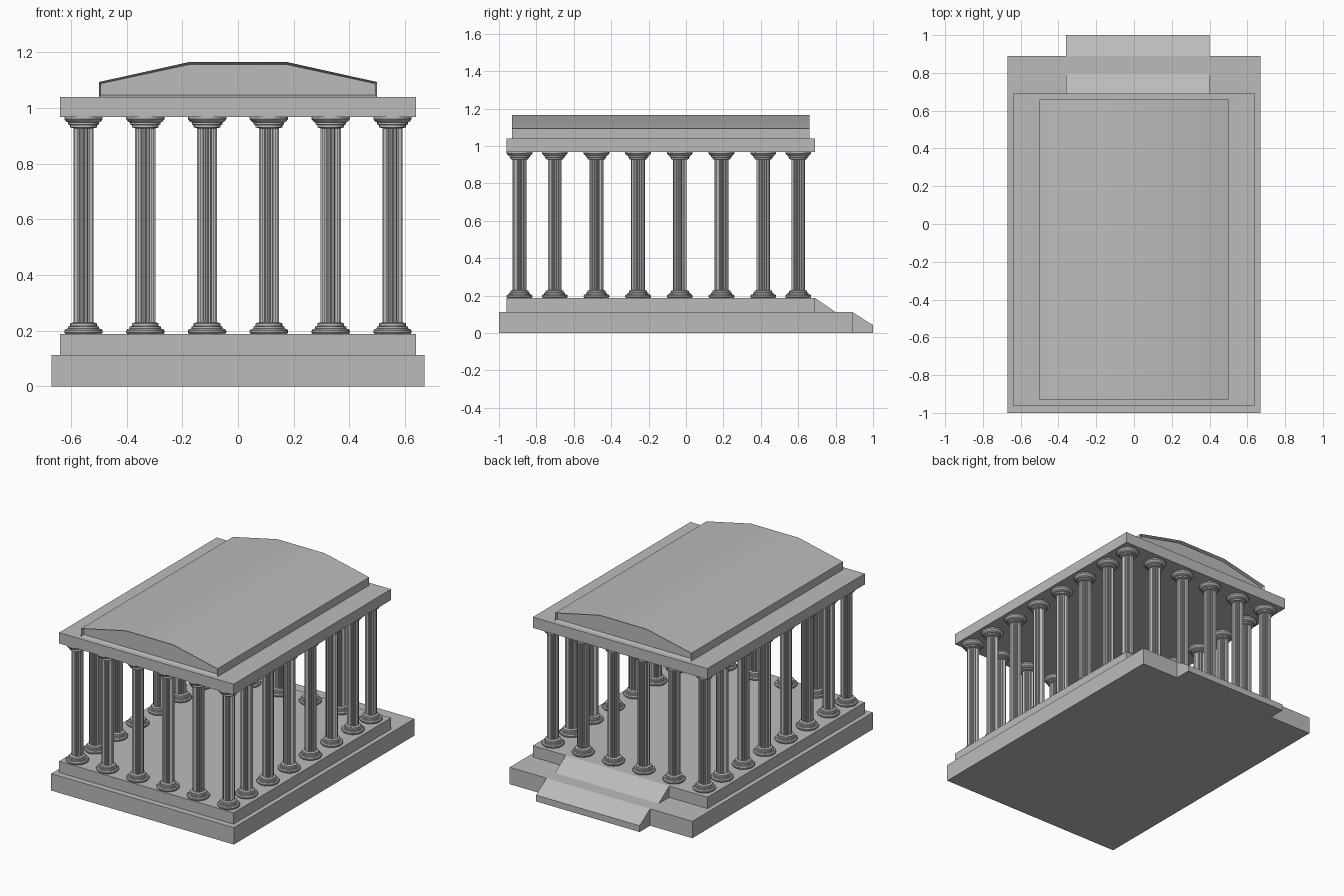
import bpy, bmesh, math

if "Cube" in bpy.data.objects:
    bpy.data.objects.remove(bpy.data.objects["Cube"], do_unlink=True)

stone = bpy.data.materials.new("grey_stone")
stone.use_nodes = True
GREY = (0.5, 0.5, 0.5, 1)
stone.diffuse_color = GREY
stone.node_tree.nodes["Principled BSDF"].inputs["Base Color"].default_value = GREY


def add_object(name, mesh, location=(0, 0, 0)):
    ob = bpy.data.objects.new(name, mesh)
    ob.location = location
    bpy.context.collection.objects.link(ob)
    return ob


def finish(bm, name):
    bmesh.ops.recalc_face_normals(bm, faces=bm.faces)
    mesh = bpy.data.meshes.new(name)
    bm.to_mesh(mesh)
    bm.free()
    mesh.materials.append(stone)
    return mesh


def smooth(ob, degrees):
    bpy.ops.object.select_all(action="DESELECT")
    bpy.context.view_layer.objects.active = ob
    ob.select_set(True)
    bpy.ops.object.shade_smooth_by_angle(angle=math.radians(degrees))


def box(name, half_x, y0, y1, z0, z1):
    bm = bmesh.new()
    bmesh.ops.create_cube(bm, size=1)
    for v in bm.verts:
        v.co = (v.co.x * 2 * half_x, y0 if v.co.y < 0 else y1, z0 if v.co.z < 0 else z1)
    return add_object(name, finish(bm, name))


def extrude(bm, points, offset):
    """Closed prism from a planar outline."""
    face = bm.faces.new([bm.verts.new(p) for p in points])
    new = bmesh.ops.extrude_face_region(bm, geom=[face], use_keep_orig=True)["geom"]
    bmesh.ops.translate(bm, vec=offset, verts=[g for g in new if isinstance(g, bmesh.types.BMVert)])


def ramp(name, profile):
    bm = bmesh.new()
    extrude(bm, [(-0.36, y, z) for y, z in profile], (0.76, 0, 0))
    add_object(name, finish(bm, name))


# Stepped platform and entablature
box("lower_platform", 0.67, -1, 0.89, 0, 0.112)
box("upper_platform", 0.64, -0.96, 0.69, 0.112, 0.187)
box("entablature", 0.64, -0.96, 0.69, 0.968, 1.04)

# Entrance ramps
ramp("upper_ramp", [(0.69, 0.112), (0.80, 0.112), (0.69, 0.187)])
ramp("lower_ramp", [(0.89, 0), (1.0, 0), (1.0, 0.042), (0.89, 0.112)])

# Roof with recessed gable ends
bm = bmesh.new()
outline = [(-0.5, 1.04), (0.5, 1.04), (0.5, 1.093), (0.175, 1.165), (-0.175, 1.165), (-0.5, 1.093)]
extrude(bm, [(x, -0.93, z) for x, z in outline], (0, 1.59, 0))
bmesh.ops.recalc_face_normals(bm, faces=bm.faces)
gables = [f for f in bm.faces if abs(f.normal.y) > 0.9]
bmesh.ops.inset_individual(bm, faces=gables, thickness=0.009)
for f in gables:
    bmesh.ops.translate(bm, vec=f.normal * -0.02, verts=f.verts[:])
smooth(add_object("roof", finish(bm, "roof")), 20)


def lathe(name, profile, segments=24):
    """Solid of revolution from (radius, height) pairs."""
    bm = bmesh.new()
    rings = []
    for r, z in profile:
        angles = [2 * math.pi * i / segments for i in range(segments)]
        rings.append([bm.verts.new((r * math.cos(a), r * math.sin(a), z)) for a in angles])
    for low, high in zip(rings, rings[1:]):
        for i in range(segments):
            j = (i + 1) % segments
            bm.faces.new((low[i], low[j], high[j], high[i]))
    bm.faces.new(rings[0])
    bm.faces.new(rings[-1])
    return finish(bm, name)


# Column parts, shared by every column
base_mesh = lathe("column_base", [
    (0.064, 0.187), (0.069, 0.193), (0.069, 0.2), (0.064, 0.206), (0.056, 0.207),
    (0.056, 0.215), (0.048, 0.216), (0.048, 0.226), (0.036, 0.23)])
capital_mesh = lathe("column_capital", [
    (0.036, 0.927), (0.048, 0.93), (0.048, 0.938), (0.055, 0.941), (0.055, 0.948),
    (0.062, 0.951), (0.069, 0.96), (0.069, 0.968)])

# Fluted shaft
FLUTES = 18
bm = bmesh.new()
ring = []
for i in range(FLUTES * 2):
    a, r = math.pi * i / FLUTES, 0.037 if i % 2 else 0.031
    ring.append((r * math.cos(a), r * math.sin(a), 0.226))
extrude(bm, ring, (0, 0, 0.705))
shaft_mesh = finish(bm, "column_shaft")

# Colonnade around the edge
xs = [-0.555 + 0.222 * i for i in range(6)]
ys = [-0.89] + [-0.702 + 0.223 * i for i in range(6)] + [0.6]
smoothed = False
for x in xs:
    for y in ys:
        if x in (xs[0], xs[-1]) or y in (ys[0], ys[-1]):
            parts = [add_object(m.name, m, (x, y, 0)) for m in (base_mesh, shaft_mesh, capital_mesh)]
            if not smoothed:
                smooth(parts[0], 30)
                smooth(parts[2], 30)
                smoothed = True
